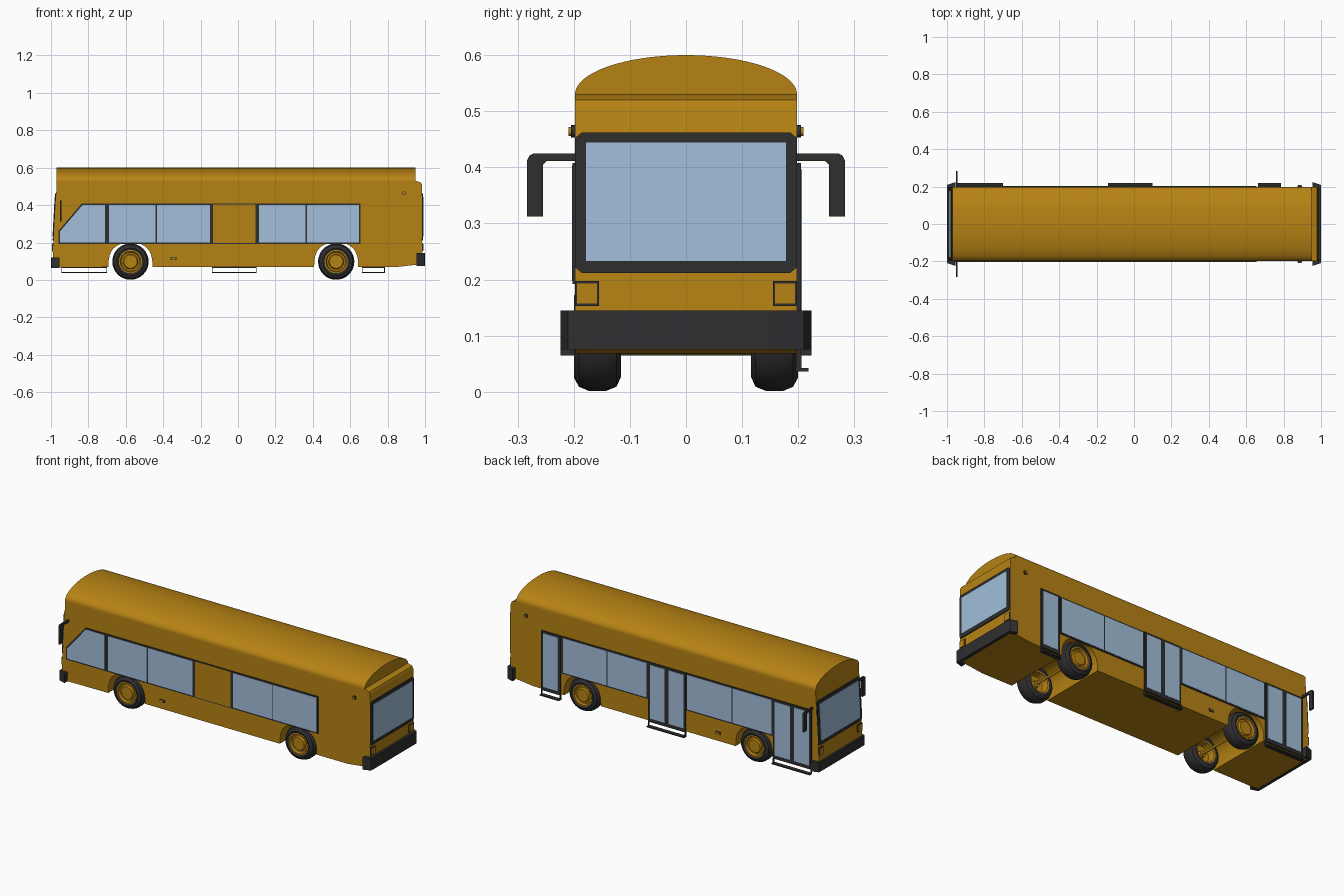
import bpy, bmesh, math

if "Cube" in bpy.data.objects:
    bpy.data.objects.remove(bpy.data.objects["Cube"])


def material(name, rgb):
    m = bpy.data.materials.new(name)
    m.diffuse_color = (*rgb, 1)
    m.use_nodes = True
    m.node_tree.nodes["Principled BSDF"].inputs["Base Color"].default_value = m.diffuse_color
    return m


ORANGE = material("amber paint", (0.47, 0.225, 0.007))
DARK = material("black trim", (0.028, 0.028, 0.030))
GLASS = material("blue glass", (0.36, 0.52, 0.70))


def finish(name, bm, mat):
    bmesh.ops.recalc_face_normals(bm, faces=bm.faces)
    me = bpy.data.meshes.new(name)
    bm.to_mesh(me)
    bm.free()
    me.materials.append(mat)
    ob = bpy.data.objects.new(name, me)
    bpy.context.collection.objects.link(ob)
    bpy.ops.object.select_all(action='DESELECT')
    ob.select_set(True)
    bpy.context.view_layer.objects.active = ob
    bpy.ops.object.shade_smooth_by_angle(angle=math.radians(32))
    return ob


def prism(name, pts, a, b, place, mat):
    """Extrude a 2D outline from depth a to b; place maps (u, v, depth) to xyz."""
    bm = bmesh.new()
    lo = [bm.verts.new(place(u, v, a)) for u, v in pts]
    hi = [bm.verts.new(place(u, v, b)) for u, v in pts]
    bm.faces.new(lo)
    bm.faces.new(hi)
    n = len(pts)
    for i in range(n):
        j = (i + 1) % n
        bm.faces.new((lo[i], lo[j], hi[j], hi[i]))
    return finish(name, bm, mat)


def rect(u0, u1, v0, v1):
    return [(u0, v0), (u1, v0), (u1, v1), (u0, v1)]


def along_y(u, v, d): return (u, d, v)
def along_x(u, v, d): return (d, u, v)
def along_z(u, v, d): return (u, v, d)


def front_end(u, v, d):          # follows the leaning front face
    return (-0.99 + 0.055 * (v - 0.14) - d, u, v)


def rear_end(u, v, d):
    return (0.985 + d, u, v)


def side(s):
    return lambda u, v, d: (u, s * d, v)


def revolve(name, pts, x, z, s, mat, seg=32):
    """Spin an (radius, y) outline round the wheel axis."""
    bm = bmesh.new()
    vs = [bm.verts.new((x + r, s * y, z)) for r, y in pts]
    es = [bm.edges.new(p) for p in zip(vs, vs[1:])]
    bmesh.ops.spin(bm, geom=vs + es, cent=(x, 0, z), axis=(0, 1, 0),
                   angle=2 * math.pi, steps=seg, use_duplicate=False)
    bmesh.ops.remove_doubles(bm, verts=bm.verts, dist=1e-5)
    return finish(name, bm, mat)


WHEELS = (-0.575, 0.525)

# body shell: side outline with squarish wheel arches running right through
outline = [(-0.985, 0.066)]
for wx in WHEELS:
    for i in range(17):
        t = math.pi * (1 - i / 16)
        c, s = math.cos(t), max(math.sin(t), 0)
        outline.append((wx + 0.118 * math.copysign(abs(c) ** 0.75, c),
                        0.068 + 0.13 * s ** 0.75))
outline += [(0.84, 0.068), (0.985, 0.085), (0.985, 0.505), (0.978, 0.52),
            (0.95, 0.53), (-0.97, 0.53), (-0.97, 0.5), (-0.99, 0.14)]
prism("body", outline, -0.198, 0.198, along_y, ORANGE)

# domed roof
dome = [(0.198 * math.cos(math.pi * i / 32), 0.53 + 0.07 * math.sin(math.pi * i / 32))
        for i in range(33)]
prism("roof_dome", dome, -0.97, 0.95, along_x, ORANGE)

# windscreen, rear window and square lamps
for end, place in (("front", front_end), ("rear", rear_end)):
    frame = [(-0.198, 0.222), (-0.186, 0.212), (0.186, 0.212), (0.198, 0.222),
             (0.198, 0.452), (0.186, 0.462), (-0.186, 0.462), (-0.198, 0.452)]
    prism(end + "_window_frame", frame, -0.003, 0.005, place, DARK)
    prism(end + "_window_glass", rect(-0.178, 0.178, 0.233, 0.444), 0, 0.007, place, GLASS)
    for s in (-1, 1):
        prism(end + "_lamp_frame", rect(s * 0.155, s * 0.198, 0.153, 0.197),
              -0.003, 0.004, place, DARK)
        prism(end + "_lamp", rect(s * 0.159, s * 0.194, 0.157, 0.193),
              0, 0.006, place, ORANGE)

# bumpers: shallow C in plan
for name, s, z0, z1 in (("front_bumper", -1, 0.065, 0.12), ("rear_bumper", 1, 0.075, 0.145)):
    c = [(0.955, 0.224), (0.998, 0.21), (1.0, 0.2), (1.0, -0.2), (0.998, -0.21),
         (0.955, -0.224), (0.955, -0.196), (0.982, -0.192), (0.982, 0.192), (0.955, 0.196)]
    prism(name, [(s * x, y) for x, y in c], z0, z1, along_z, DARK)

# side window bands on both sides
for s in (-1, 1):
    for x0, x1, panes in ((-0.70, -0.14, ((-0.69, -0.44), (-0.434, -0.15))),
                          (0.10, 0.655, ((0.112, 0.362), (0.368, 0.647)))):
        prism("window_frame", rect(x0, x1, 0.192, 0.408), 0.195, 0.202, side(s), DARK)
        for p in panes:
            prism("side_window", rect(*p, 0.2, 0.4), 0.2, 0.2035, side(s), GLASS)
    # side marker and round upper lamp
    prism("marker_frame", rect(-0.36, -0.33, 0.107, 0.122), 0.195, 0.202, side(s), DARK)
    prism("marker_lamp", rect(-0.356, -0.334, 0.110, 0.119), 0.2, 0.2035, side(s), ORANGE)
    for name, r, d, m in (("round_lamp_rim", 0.011, 0.205, DARK), ("round_lamp", 0.008, 0.209, ORANGE)):
        ring = [(0.886 + r * math.cos(k * math.pi / 8), 0.464 + r * math.sin(k * math.pi / 8))
                for k in range(16)]
        prism(name, ring, 0.195, d, side(s), m)

# driver side: slanted front window and blank middle panel
prism("driver_window_frame", [(-0.96, 0.192), (-0.70, 0.192), (-0.70, 0.408),
      (-0.836, 0.408), (-0.96, 0.262)], 0.195, 0.202, side(-1), DARK)
prism("driver_window", [(-0.952, 0.2), (-0.712, 0.2), (-0.712, 0.4),
      (-0.832, 0.4), (-0.952, 0.259)], 0.2, 0.2035, side(-1), GLASS)
prism("panel_frame", rect(-0.14, 0.10, 0.192, 0.408), 0.195, 0.202, side(-1), DARK)
prism("middle_panel", rect(-0.133, 0.093, 0.197, 0.403), 0.2, 0.2035, side(-1), ORANGE)

# doors with hanging steps on the kerb side
for name, x0, x1, leaves in (("front_door", -0.945, -0.70, 2),
                             ("middle_door", -0.14, 0.10, 2), ("rear_door", 0.662, 0.785, 1)):
    prism(name + "_frame", rect(x0, x1, 0.064, 0.408), 0.195, 0.205, side(1), DARK)
    w = (x1 - x0) / leaves
    for k in range(leaves):
        prism(name + "_glass", rect(x0 + k * w + 0.013, x0 + (k + 1) * w - 0.013, 0.085, 0.396),
              0.2, 0.2065, side(1), GLASS)
    prism(name + "_step", rect(x0, x1, 0.036, 0.042), 0.195, 0.218, side(1), DARK)
    for x in (x0, x1 - 0.004):
        prism(name + "_step_bracket", rect(x, x + 0.004, 0.036, 0.07), 0.196, 0.206, side(1), DARK)

# mirrors on bent arms
arm = [(0.195, 0.411), (0.248, 0.411), (0.255, 0.404), (0.255, 0.312), (0.283, 0.312),
       (0.283, 0.413), (0.279, 0.421), (0.271, 0.425), (0.195, 0.425)]
for s in (-1, 1):
    prism("mirror", [(s * y, z) for y, z in arm], -0.953, -0.944, along_x, DARK)

# wheels: tyre, dished rim and axle
tyre = [(0.06, 0.195), (0.072, 0.2), (0.089, 0.191), (0.097, 0.172), (0.097, 0.144),
        (0.089, 0.124), (0.072, 0.116), (0.06, 0.118)]
rim = [(0, 0.196), (0.036, 0.196), (0.041, 0.186), (0.05, 0.186), (0.055, 0.198),
       (0.062, 0.197), (0.062, 0.117), (0.055, 0.119), (0.052, 0.16), (0.02, 0.165),
       (0.018, 0.14), (0, 0.14)]
for wx in WHEELS:
    for s in (-1, 1):
        revolve("tyre", tyre, wx, 0.098, s, DARK)
        revolve("rim", rim, wx, 0.098, s, ORANGE)
    revolve("axle", [(0, -0.15), (0.007, -0.15), (0.007, 0.15), (0, 0.15)],
            wx, 0.098, 1, ORANGE, 12)
